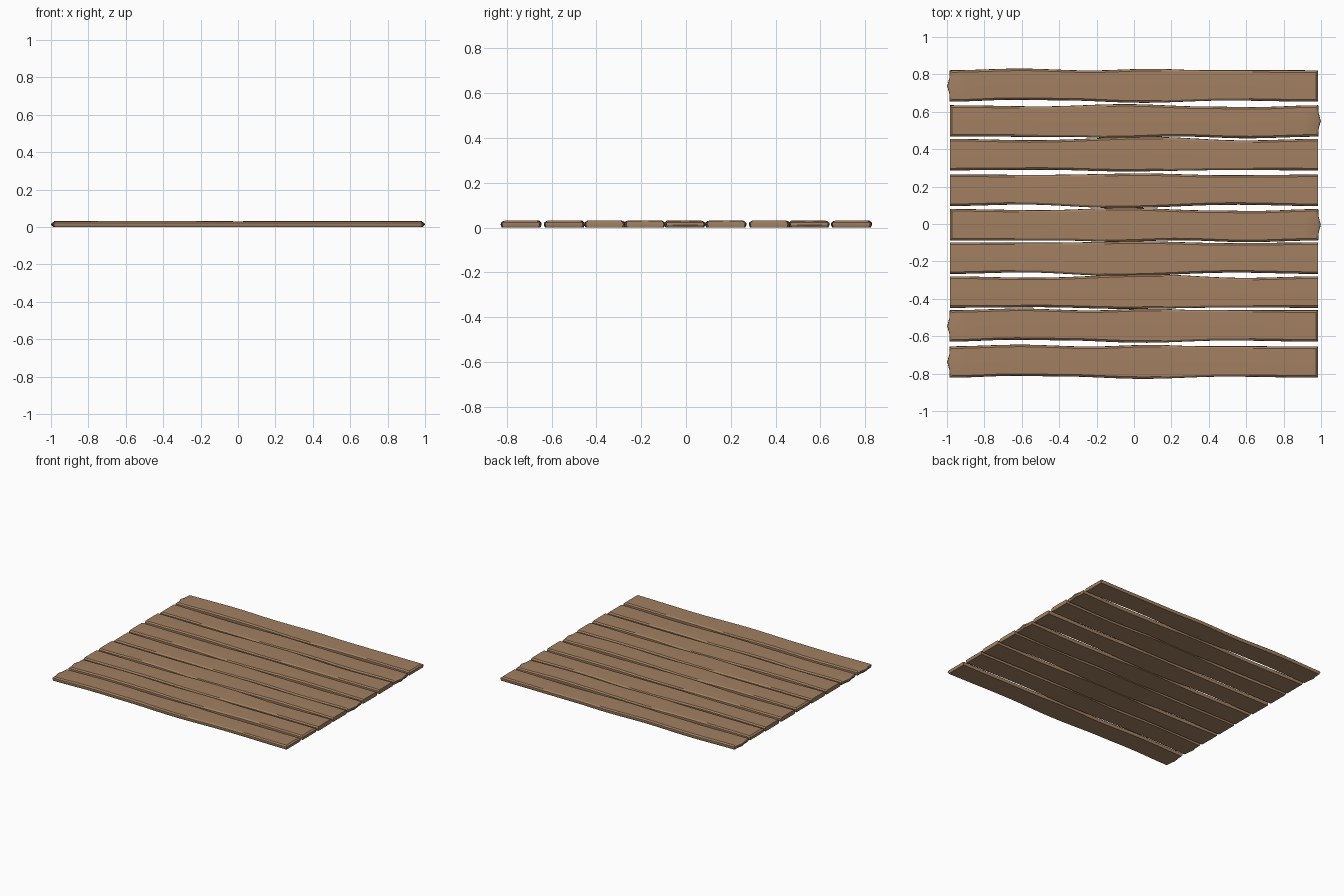
import bpy, bmesh, math

if "Cube" in bpy.data.objects:
    bpy.data.objects.remove(bpy.data.objects["Cube"])

wood = bpy.data.materials.new("warm brown wood")
wood.diffuse_color = (0.36, 0.215, 0.12, 1)
wood.use_nodes = True
wood.node_tree.nodes["Principled BSDF"].inputs["Base Color"].default_value = wood.diffuse_color

L, HALF, NX = 0.985, 0.084, 28
VS = [-1, -0.5, 0, 0.5, 1]
# cross-section layers: (edge inset, height)
LAYERS = [(0.005, 0.0), (0.0, 0.012), (0.001, 0.022), (0.011, 0.030)]

# wavy edges as (x, offset) keys for the two plank shapes
SHAPES = {
    "knobbed": dict(
        up=[(-1, 0), (-0.62, 0.009), (-0.24, -0.001), (0.1, 0.008), (0.35, 0.001), (1, 0)],
        low=[(-1, 0), (-0.65, 0.010), (-0.4, 0.007), (0.05, -0.006), (0.5, 0.006), (1, 0)],
        knob=0.014, end=1.0),
    "plain": dict(
        up=[(-1, 0), (-0.55, -0.007), (0.08, 0.011), (0.6, -0.008), (1, 0)],
        low=[(-1, 0), (-0.5, 0.003), (-0.05, -0.006), (0.5, 0.001), (1, 0)],
        knob=0.0, end=0.15),
}


def wave(keys, x):
    """Smooth interpolation through the keys."""
    for (x0, a), (x1, b) in zip(keys, keys[1:]):
        if x <= x1:
            t = max(0, (x - x0) / (x1 - x0))
            return a + (b - a) * (0.5 - 0.5 * math.cos(math.pi * t))
    return keys[-1][1]


def plank(name, cy, shape, turned):
    s = SHAPES[shape]
    sg = -1 if turned else 1
    bm = bmesh.new()
    ny = len(VS)
    border = ([(i, 0) for i in range(NX)] + [(NX, j) for j in range(ny - 1)]
              + [(i, ny - 1) for i in range(NX, 0, -1)] + [(0, j) for j in range(ny - 1, 0, -1)])
    every = [(i, j) for i in range(NX + 1) for j in range(ny)]

    def point(i, j, inset, z):
        u, v = -1 + 2 * i / NX, VS[j]
        x = u * (L - inset * s["end"])
        if i == 0:                       # worn, pointed left end
            x -= s["knob"] * max(0, 1 - abs(v) / 0.6) * (1 - inset * 70)
        top = HALF + wave(s["up"], u) - inset
        low = -HALF + wave(s["low"], u) + inset
        y = low + (top - low) * (v + 1) / 2
        if z > 0.025:                    # slight unevenness of the top
            z += 0.0012 * math.cos(3.5 * (u + 0.5)) + 0.0008 * (1 - v * v)
        return bm.verts.new((sg * x, cy + sg * y, z))

    grids = []
    for k, (inset, z) in enumerate(LAYERS):
        cells = every if k in (0, len(LAYERS) - 1) else border
        grids.append({c: point(*c, inset, z) for c in cells})
    # sides
    for a, b in zip(grids, grids[1:]):
        for c, d in zip(border, border[1:] + border[:1]):
            bm.faces.new((a[c], a[d], b[d], b[c]))
    # top and underside
    for g, up in ((grids[0], False), (grids[-1], True)):
        for i in range(NX):
            for j in range(ny - 1):
                q = [g[i, j], g[i + 1, j], g[i + 1, j + 1], g[i, j + 1]]
                bm.faces.new(q if up else q[::-1])
    bmesh.ops.recalc_face_normals(bm, faces=bm.faces)
    me = bpy.data.meshes.new(name)
    bm.to_mesh(me)
    bm.free()
    me.materials.append(wood)
    me.shade_smooth()
    me.set_sharp_from_angle(angle=math.radians(30))
    bpy.context.collection.objects.link(bpy.data.objects.new(name, me))


# nine planks from back to front: centre y, shape, turned half round
PLANKS = [(0.738, "knobbed", False), (0.551, "knobbed", True), (0.371, "plain", False),
          (0.180, "plain", True), (-0.004, "knobbed", True), (-0.183, "plain", True),
          (-0.364, "plain", False), (-0.545, "knobbed", False), (-0.738, "knobbed", False)]
for n, (cy, shape, turned) in enumerate(PLANKS, 1):
    plank(f"plank_{n}", cy, shape, turned)
